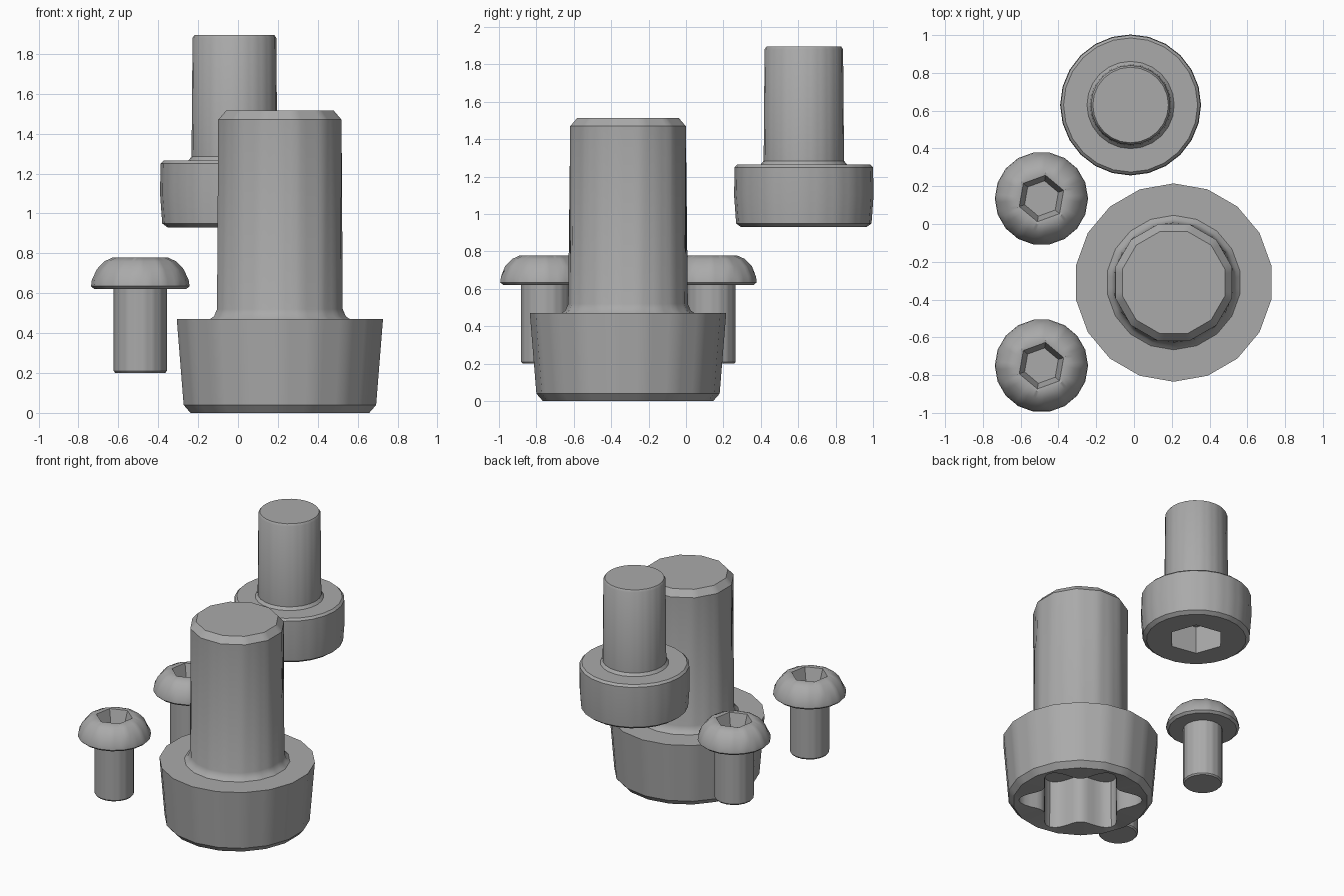
import bpy, bmesh
from math import pi, cos, sin, radians

cube = bpy.data.objects.get("Cube")
if cube:
    bpy.data.objects.remove(cube, do_unlink=True)

STEPS = 72  # points per ring, so every polygon corner falls on a point

steel = bpy.data.materials.new("grey_steel")
steel.use_nodes = True
GREY = (0.4, 0.4, 0.4, 1)
steel.diffuse_color = GREY
steel.node_tree.nodes["Principled BSDF"].inputs["Base Color"].default_value = GREY


def polygon(sides, phase=0):
    """Unit outline of a regular polygon, as radius by angle."""
    wedge = 2 * pi / sides
    return lambda a: cos(wedge / 2) / cos((a - radians(phase)) % wedge - wedge / 2)


def star(inner, phase):
    """Unit outline of a six-lobed socket."""
    return lambda a: inner + (1 - inner) * (0.5 + 0.5 * cos(6 * (a - radians(phase)))) ** 1.2


def loft(name, centre, rings):
    """Skin a closed solid through (outline, radius, height) rings."""
    bm = bmesh.new()
    loops = []
    for outline, radius, z in rings:
        loop = []
        for i in range(STEPS):
            a = 2 * pi * i / STEPS
            r = radius * outline(a)
            loop.append(bm.verts.new((r * cos(a), r * sin(a), z)))
        loops.append(loop)
    for low, high in zip(loops, loops[1:]):
        for i in range(STEPS):
            j = (i + 1) % STEPS
            bm.faces.new((low[i], low[j], high[j], high[i]))
    bm.faces.new(loops[0])
    bm.faces.new(loops[-1])
    bmesh.ops.recalc_face_normals(bm, faces=bm.faces)
    mesh = bpy.data.meshes.new(name)
    bm.to_mesh(mesh)
    bm.free()
    mesh.materials.append(steel)
    mesh.shade_smooth()
    mesh.set_sharp_from_angle(angle=radians(35))
    obj = bpy.data.objects.new(name, mesh)
    obj.location = (*centre, 0)
    bpy.context.collection.objects.link(obj)


def rings(outline, *points):
    return [(outline, r, z) for r, z in points]


# Large bolt standing on its tapered head, lobed socket underneath
large = (0.21, -0.31)
loft("large_bolt_head", large,
     rings(star(0.7, 20), (0.41, 0.36), (0.415, 0.01))
     + rings(polygon(18, 10), (0.455, 0), (0.49, 0.04), (0.525, 0.47)))
loft("large_bolt_shaft", large,
     rings(polygon(18, 10), (0.37, 0.46), (0.335, 0.485), (0.32, 0.52))
     + rings(polygon(12, 15), (0.32, 1.47), (0.28, 1.515)))

# Medium bolt, upside down with a hexagonal socket underneath
medium = (-0.018, 0.63)
loft("medium_bolt_head", medium,
     rings(polygon(6, 50), (0.185, 1.13), (0.19, 0.93))
     + rings(polygon(24), (0.335, 0.93), (0.362, 0.95), (0.373, 1.1),
             (0.37, 1.25), (0.355, 1.265)))
loft("medium_bolt_shaft", medium,
     rings(polygon(24), (0.235, 1.26), (0.215, 1.285), (0.21, 1.88), (0.2, 1.895)))

# Two small dome-headed bolts with the head on top
for side, y in (("back", 0.135), ("front", -0.75)):
    centre = (-0.49, y)
    loft(f"{side}_small_bolt_shaft", centre,
         rings(polygon(18), (0.125, 0.2), (0.133, 0.21), (0.133, 0.63)))
    loft(f"{side}_small_bolt_head", centre,
         rings(polygon(18), (0.23, 0.62), (0.247, 0.635), (0.243, 0.665))
         + rings(polygon(12), (0.218, 0.72), (0.18, 0.76), (0.14, 0.778))
         + rings(polygon(6, 20), (0.125, 0.775), (0.095, 0.68)))
